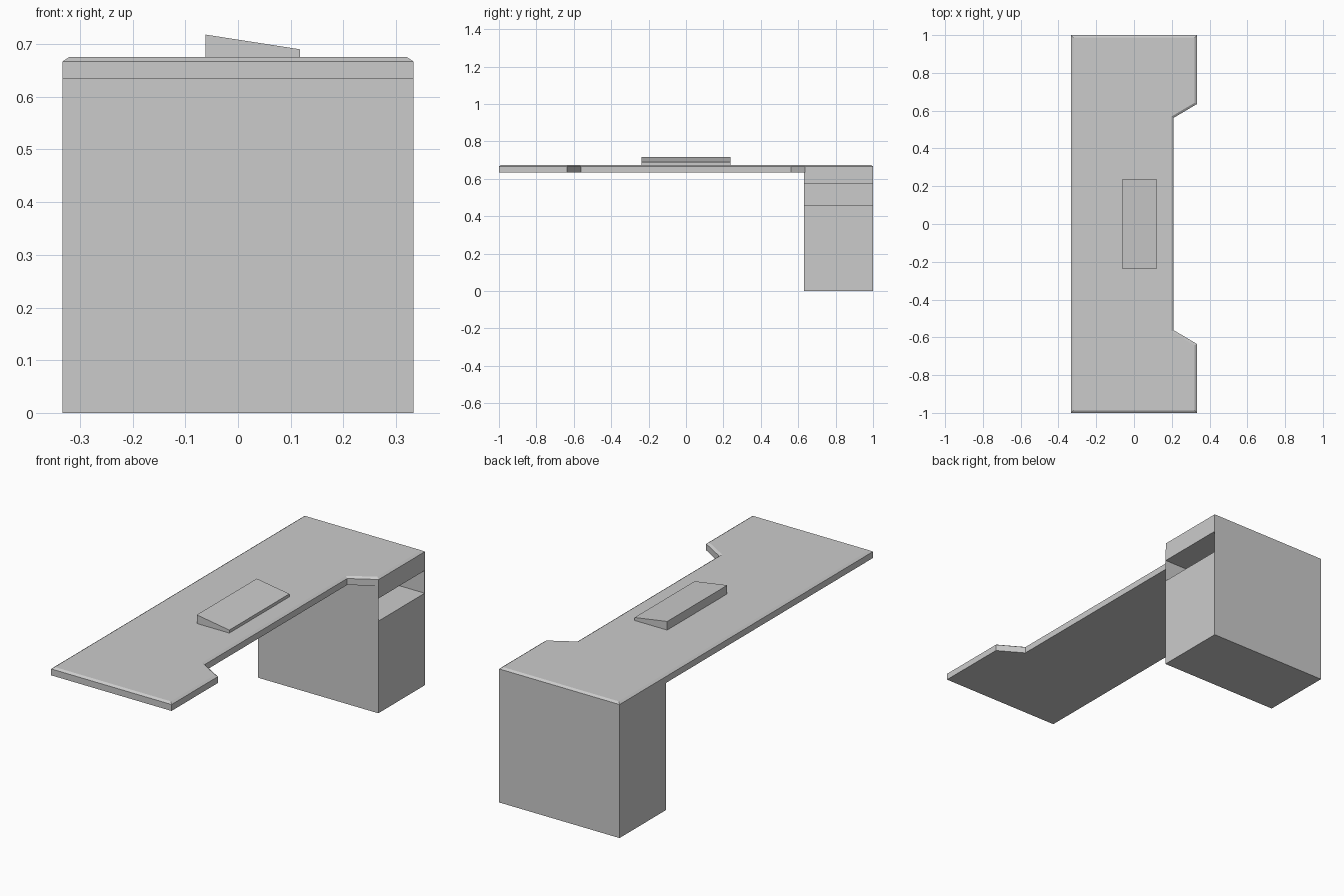
import bpy, bmesh

if "Cube" in bpy.data.objects:
    bpy.data.objects.remove(bpy.data.objects["Cube"])


def prism(name, profile, vec, lip=None):
    """Extrude a flat outline along vec; lip = (inset, rise) chamfers the end face."""
    bm = bmesh.new()
    base = bm.faces.new([bm.verts.new(p) for p in profile])
    res = bmesh.ops.extrude_face_region(bm, geom=[base], use_keep_orig=True)
    verts = [g for g in res["geom"] if isinstance(g, bmesh.types.BMVert)]
    end = [g for g in res["geom"] if isinstance(g, bmesh.types.BMFace)]
    bmesh.ops.translate(bm, verts=verts, vec=vec)
    bmesh.ops.recalc_face_normals(bm, faces=bm.faces[:])
    if lip:
        bmesh.ops.inset_region(bm, faces=end, thickness=lip[0], use_even_offset=True)
        bmesh.ops.translate(bm, verts=end[0].verts[:], vec=(0, 0, lip[1]))
    mesh = bpy.data.meshes.new(name)
    bm.to_mesh(mesh)
    bm.free()
    obj = bpy.data.objects.new(name, mesh)
    bpy.context.collection.objects.link(obj)
    return obj


def box(name, x0, x1, y0, y1, z0, z1):
    return prism(name, [(x0, y0, z0), (x1, y0, z0), (x1, y1, z0), (x0, y1, z0)],
                 (0, 0, z1 - z0))


W = 0.333
UNDER = 0.635

# Desktop with a knee cut-out and a chamfered upper rim
half = [(-W, 1), (W, 1), (W, 0.635), (0.21, 0.562)]
outline = half + [(x, -y) for x, y in reversed(half)]
prism("desktop", [(x, y, UNDER) for x, y in outline], (0, 0, 0.032), lip=(0.012, 0.008))

# Cabinet with an open shelf slot on the seated side
cabinet = box("cabinet", -W, W, 0.632, 1, 0, UNDER)
cutter = box("shelf_cutter", -0.3, 0.4, 0.634, 0.998, 0.46, 0.573)
cutter.hide_render = True
cut = cabinet.modifiers.new("shelf_slot", "BOOLEAN")
cut.operation = "DIFFERENCE"
cut.object = cutter
cut.solver = "EXACT"
bpy.context.view_layer.objects.active = cabinet
bpy.ops.object.modifier_apply(modifier=cut.name)
bpy.data.objects.remove(cutter)

# Sloped keyboard-style wedge on the desktop
wedge = [(-0.062, 0.675), (0.118, 0.675), (0.118, 0.69), (-0.062, 0.718)]
prism("sloped_pad", [(x, -0.237, z) for x, z in wedge], (0, 0.474, 0))
